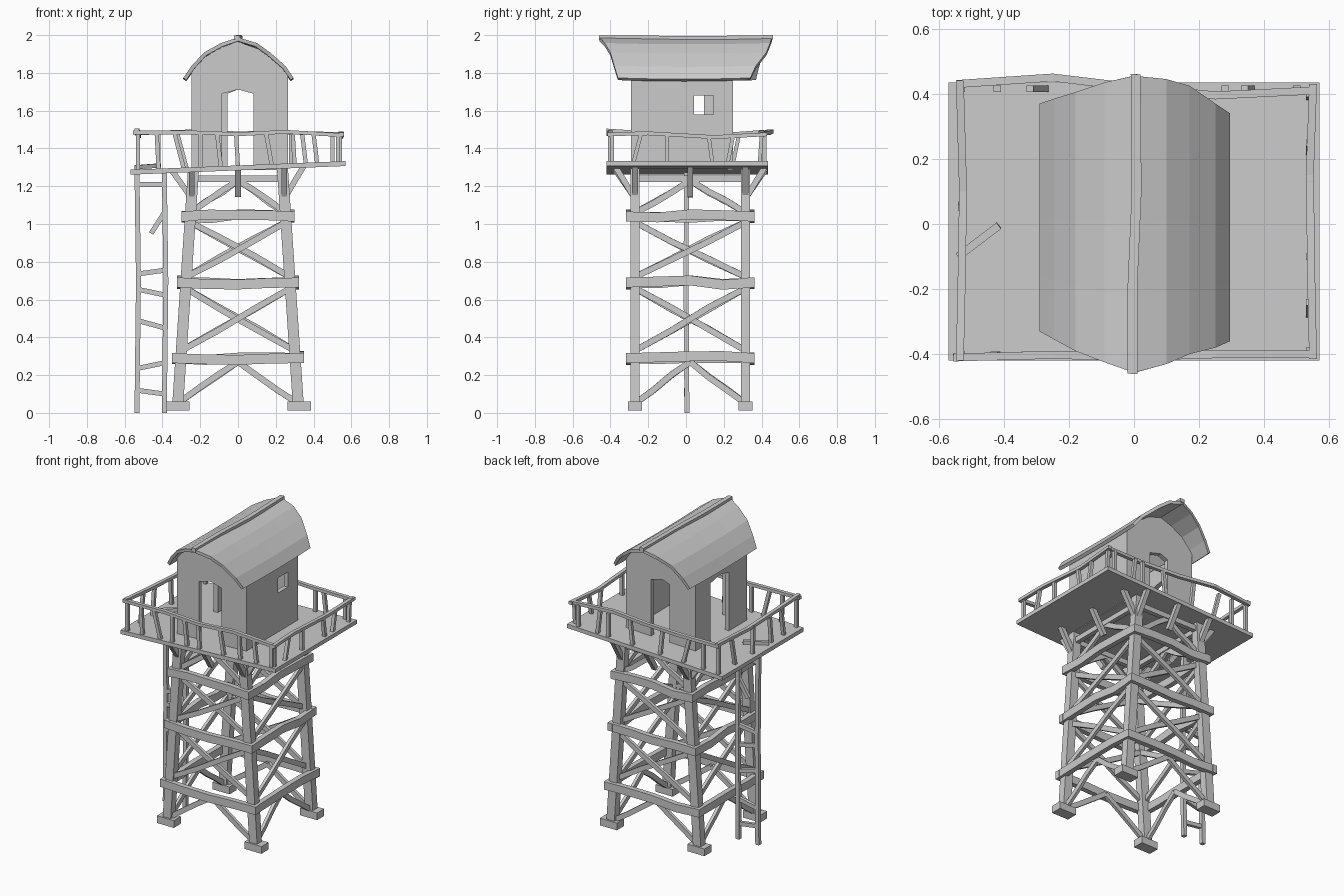
import bpy, bmesh, random
from mathutils import Vector

if "Cube" in bpy.data.objects:
    bpy.data.objects.remove(bpy.data.objects["Cube"])

random.seed(4)


def make(name, verts, faces):
    me = bpy.data.meshes.new(name)
    me.from_pydata([tuple(v) for v in verts], [], faces)
    bm = bmesh.new()
    bm.from_mesh(me)
    bmesh.ops.recalc_face_normals(bm, faces=bm.faces)
    bm.to_mesh(me)
    bm.free()
    ob = bpy.data.objects.new(name, me)
    bpy.context.collection.objects.link(ob)
    return ob


def beam(name, pts, w, h):
    """Rectangular timber swept along a few points (w sideways, h upward)."""
    pts = [Vector(p) for p in pts]
    along = (pts[-1] - pts[0]).normalized()
    ref = Vector((0, 1, 0)) if abs(along.z) > 0.9 else Vector((0, 0, 1))
    side = along.cross(ref).normalized()
    up = side.cross(along).normalized()
    verts, faces = [], []
    for p in pts:
        for a, b in ((-1, -1), (1, -1), (1, 1), (-1, 1)):
            verts.append(p + side * a * w / 2 + up * b * h / 2)
    n = len(pts)
    for i in range(n - 1):
        for k in range(4):
            j = (k + 1) % 4
            faces.append((i * 4 + k, i * 4 + j, i * 4 + 4 + j, i * 4 + 4 + k))
    faces += [(0, 1, 2, 3), tuple(range(4 * n - 4, 4 * n))]
    return make(name, verts, faces)


def wavy(a, b, amount, n=4):
    """Points from a to b, with slight vertical warping between the ends."""
    a, b = Vector(a), Vector(b)
    return [a.lerp(b, i / n) + Vector((0, 0, random.uniform(-amount, amount) if 0 < i < n else 0))
            for i in range(n + 1)]


def box(name, x0, x1, y0, y1, z0, z1):
    ym, zm = (y0 + y1) / 2, (z0 + z1) / 2
    return beam(name, [(x0, ym, zm), (x1, ym, zm)], y1 - y0, z1 - z0)


def slab(name, outline, axis, lo, hi):
    """Outline in (x,z) or (y,z), extruded along the other axis."""
    place = (lambda a, z, t: (a, t, z)) if axis == 'Y' else (lambda a, z, t: (t, a, z))
    n = len(outline)
    verts = [place(a, z, t) for t in (lo, hi) for a, z in outline]
    faces = [tuple(range(n)), tuple(range(n, 2 * n))]
    faces += [(i, (i + 1) % n, n + (i + 1) % n, n + i) for i in range(n)]
    return make(name, verts, faces)


def leg(sx, sy, z):
    return Vector((sx * (0.322 - 0.067 * z), 0.315 if sy > 0 else -0.27, z))


def deck_z(x):
    return 1.297 + 0.04 * x


# legs and foot blocks
for sx in (-1, 1):
    for sy in (-1, 1):
        beam("leg", [leg(sx, sy, z) for z in (0.03, 0.7, 1.29)], 0.058, 0.05)
        p = leg(sx, sy, 0)
        box("foot", p.x - 0.06, p.x + 0.065, p.y - 0.037, p.y + 0.037, 0.012, 0.06)

# four faces of the tower: girts, cross braces, top beams and knee brackets
sides = [((-1, -1), (1, -1), Vector((0, -1, 0))), ((-1, 1), (1, 1), Vector((0, 1, 0))),
         ((-1, -1), (-1, 1), Vector((-1, 0, 0))), ((1, -1), (1, 1), Vector((1, 0, 0)))]
for ca, cb, out in sides:
    for z in (0.29, 0.69, 1.04):
        a, b = leg(*ca, z) + out * 0.03, leg(*cb, z) + out * 0.03
        d = (b - a).normalized() * 0.048
        beam("girt", wavy(a - d, b + d, 0.012), 0.034, 0.052)
    for z0, z1 in ((0.33, 0.66), (0.72, 1.01)):
        for lo, hi, off in ((ca, cb, 0.008), (cb, ca, -0.012)):
            beam("cross_brace", wavy(leg(*lo, z0) + out * off, leg(*hi, z1) + out * off, 0.01, 3),
                 0.02, 0.032)
    for z0, z1 in ((0.05, 0.27), (1.06, 1.23)):
        top = (leg(*ca, z1) + leg(*cb, z1)) / 2
        for c in (ca, cb):
            beam("lower_brace" if z0 < 1 else "upper_brace",
                 wavy(leg(*c, z0), top, 0.008, 3), 0.02, 0.032)
    a, b = leg(*ca, 1.24), leg(*cb, 1.24)
    beam("top_beam", [a, b], 0.03, 0.034)
    for p in (leg(*ca, 1.15), leg(*cb, 1.15), (leg(*ca, 1.15) + leg(*cb, 1.15)) / 2):
        end = p + out * 0.105
        end.z = deck_z(end.x)
        beam("knee_bracket", [p + out * 0.01, end], 0.03, 0.03)

# tilted deck
slab("deck", [(-0.57, deck_z(-0.57) - 0.013), (0.57, deck_z(0.57) - 0.013),
              (0.57, deck_z(0.57) + 0.013), (-0.57, deck_z(-0.57) + 0.013)], 'Y', -0.42, 0.435)

# ladder under the deck, with one broken rung
for x in (-0.535, -0.39):
    beam("ladder_rail", [(x, 0.005, 0), (x + 0.008, 0, 0.7), (x, 0.003, 1.28)], 0.026, 0.026)
for z, dz in ((0.11, -0.01), (0.25, 0.015), (0.47, -0.02), (0.64, -0.015), (0.745, 0.01), (1.21, 0)):
    beam("ladder_rung", [(-0.535, 0, z - dz), (-0.39, 0, z + dz)], 0.022, 0.026)
beam("broken_rung", [(-0.46, 0, 0.95), (-0.39, 0, 1.06)], 0.022, 0.026)

# warped handrails
rails = [[(-0.555, -0.41, 1.485), (-0.25, -0.402, 1.485), (0, -0.408, 1.475), (0.25, -0.4, 1.488), (0.555, -0.4, 1.47)],
         [(-0.545, 0.43, 1.48), (-0.25, 0.45, 1.49), (0, 0.42, 1.48), (0.25, 0.395, 1.485), (0.555, 0.41, 1.475)],
         [(-0.535, -0.42, 1.495), (-0.53, -0.2, 1.48), (-0.525, 0.1, 1.465), (-0.535, 0.44, 1.49)],
         [(0.55, -0.415, 1.475), (0.545, -0.2, 1.48), (0.54, 0.15, 1.46), (0.55, 0.43, 1.475)]]
for r in rails:
    beam("handrail", r, 0.024, 0.02)

# leaning balusters as (foot, head) positions along each side
for y, row in ((-0.402, ((-0.53, -0.53), (-0.42, -0.43), (-0.285, -0.335), (-0.2, -0.2), (-0.09, -0.11),
                         (0, -0.01), (0.18, 0.15), (0.3, 0.29), (0.42, 0.4), (0.53, 0.53))),
               (0.415, ((-0.53, -0.53), (-0.42, -0.42), (-0.27, -0.32), (-0.1, -0.12), (0.1, 0.12),
                        (0.28, 0.28), (0.36, 0.34), (0.5, 0.5)))):
    for a, b in row:
        beam("baluster", [(a, y, deck_z(a)), (b, y, 1.475)], 0.022, 0.02)
for x, row in ((-0.53, ((-0.27, -0.24), (-0.14, -0.12), (0.06, 0.05), (0.24, 0.28))),
               (0.54, ((-0.39, -0.39), (-0.28, -0.24), (-0.1, -0.1), (0.14, 0.12), (0.22, 0.25), (0.39, 0.4)))):
    for a, b in row:
        beam("baluster", [(x, a, deck_z(x)), (x, b, 1.47)], 0.022, 0.02)
beam("fallen_baluster", [(-0.54, -0.1, 1.30), (-0.415, -0.005, 1.31)], 0.024, 0.022)

# cabin end walls with arched tops and peaked doorways
arch = [(0.265, 1.795), (0.18, 1.88), (0.1, 1.93), (0, 1.965), (-0.1, 1.93), (-0.18, 1.88), (-0.245, 1.81)]
for name, x0, y0, y1 in (("front_wall", -0.085, -0.29, -0.26), ("back_wall", -0.055, 0.22, 0.25)):
    door = [(x0, 1.285), (x0, 1.69), (0, 1.712), (0.082, 1.69), (0.082, 1.285)]
    slab(name, [(-0.245, 1.285)] + door + [(0.265, 1.285)] + arch, 'Y', y0, y1)

# cabin side walls: doorway facing the ladder, window opposite
slab("left_wall", [(-0.26, 1.28), (-0.1, 1.28), (-0.1, 1.69), (-0.01, 1.71), (0.095, 1.69), (0.095, 1.28),
                   (0.22, 1.28), (0.22, 1.82), (-0.26, 1.82)], 'X', -0.245, -0.215)
wall = box("right_wall", 0.235, 0.265, -0.26, 0.22, 1.29, 1.81)
cutter = box("window_cutter", 0.2, 0.3, 0.042, 0.145, 1.58, 1.68)
cutter.hide_render = True
cutter.display_type = 'WIRE'
mod = wall.modifiers.new("window", 'BOOLEAN')
mod.operation, mod.object, mod.solver = 'DIFFERENCE', cutter, 'EXACT'

# flared arched roof: x, z, front end, back end of each crease
profile = [(-0.29, 1.77, -0.33, 0.37), (-0.245, 1.835, -0.355, 0.385), (-0.18, 1.905, -0.39, 0.405),
           (-0.09, 1.955, -0.425, 0.435), (0, 1.985, -0.457, 0.455), (0.1, 1.955, -0.43, 0.445),
           (0.17, 1.905, -0.40, 0.425), (0.25, 1.835, -0.38, 0.37), (0.295, 1.77, -0.36, 0.34)]
cols = 5
verts, faces = [], []
for x, z, y0, y1 in profile:
    for j in range(cols):
        t = j / (cols - 1)
        verts.append((x, y0 + (y1 - y0) * t, z + 0.006 * (2 * t - 1) ** 2 - 0.003))
for i in range(len(profile) - 1):
    for j in range(cols - 1):
        k = i * cols + j
        faces.append((k, k + cols, k + cols + 1, k + 1))
roof = make("roof", verts, faces)
if sum(f.normal.z for f in roof.data.polygons) < 0:
    roof.data.flip_normals()
sol = roof.modifiers.new("thickness", 'SOLIDIFY')
sol.thickness, sol.offset = 0.02, -1

# ridge cap
beam("ridge_cap", [(-0.005, -0.46, 1.985), (-0.005, -0.2, 1.985), (0.008, 0.1, 1.983), (0.005, 0.46, 1.988)],
     0.03, 0.024)
